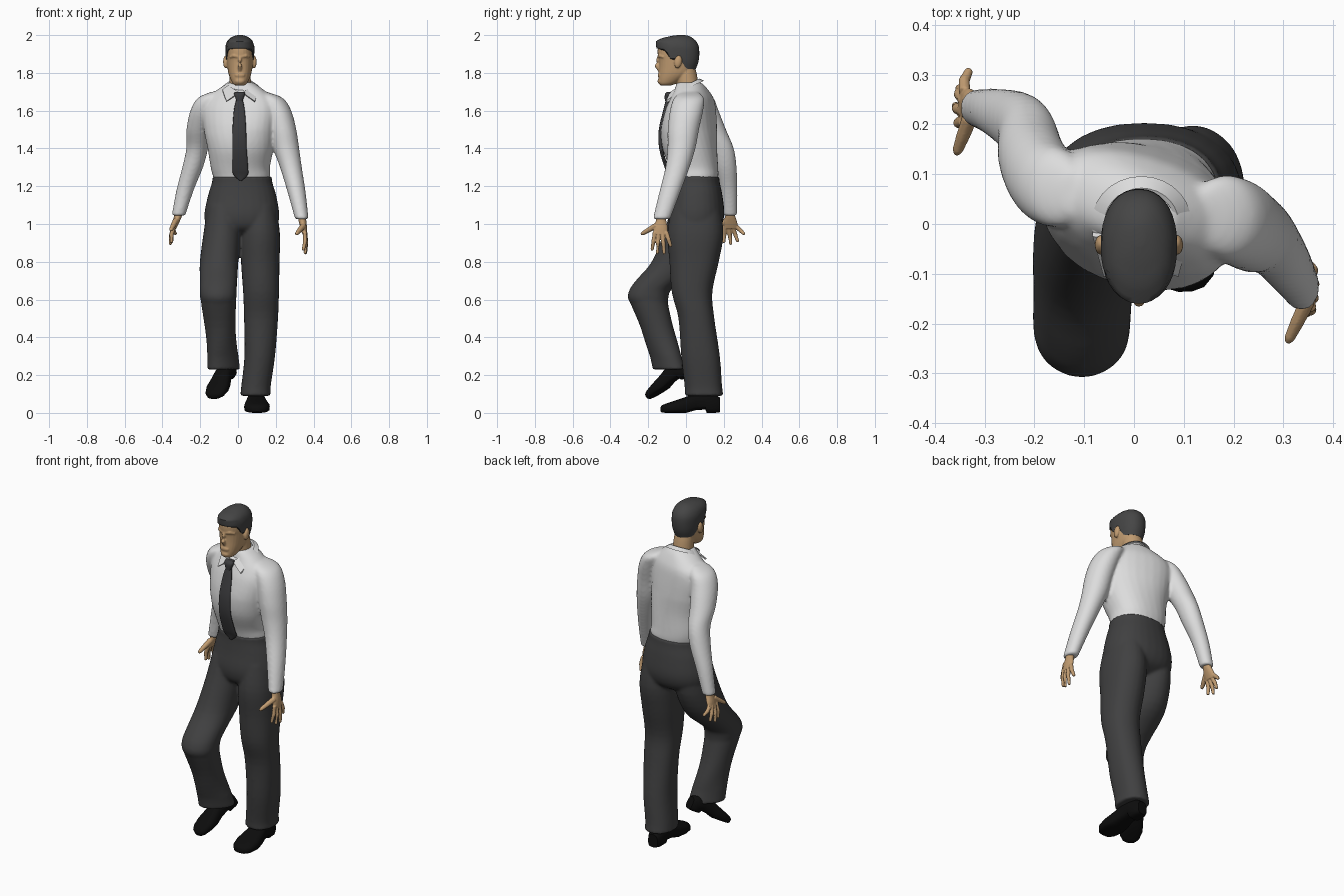
import bpy, bmesh, math
from mathutils import Vector, Matrix

if "Cube" in bpy.data.objects:
    bpy.data.objects.remove(bpy.data.objects["Cube"])

def mat(name, r, g, b):
    m = bpy.data.materials.new(name)
    m.diffuse_color = (r, g, b, 1)
    m.use_nodes = True
    m.node_tree.nodes["Principled BSDF"].inputs["Base Color"].default_value = m.diffuse_color
    return m

SHIRT = mat("white_shirt", .72, .72, .72)
TROUSER = mat("charcoal_trousers", .052, .052, .053)
TIE = mat("dark_tie", .045, .045, .048)
HAIR = mat("dark_hair", .06, .06, .06)
SKIN = mat("tan_skin", .53, .33, .165)
SHOE = mat("black_shoes", .004, .004, .004)

def finish(name, bm, m, angle=45):
    bmesh.ops.recalc_face_normals(bm, faces=bm.faces)
    me = bpy.data.meshes.new(name)
    bm.to_mesh(me)
    bm.free()
    me.materials.append(m)
    ob = bpy.data.objects.new(name, me)
    bpy.context.collection.objects.link(ob)
    bpy.ops.object.select_all(action='DESELECT')
    ob.select_set(True)
    bpy.context.view_layer.objects.active = ob
    bpy.ops.object.shade_smooth_by_angle(angle=math.radians(angle))
    return ob

def fuse(name, parts, voxel, iterations):
    # join overlapping parts into one blended surface
    bpy.ops.object.select_all(action='DESELECT')
    for o in parts:
        o.select_set(True)
    ob = parts[0]
    bpy.context.view_layer.objects.active = ob
    bpy.ops.object.join()
    ob.name = name
    rm = ob.modifiers.new("blend", 'REMESH')
    rm.mode, rm.voxel_size, rm.use_smooth_shade = 'VOXEL', voxel, True
    sm = ob.modifiers.new("soften", 'SMOOTH')
    sm.factor, sm.iterations = .5, iterations

def skin_rings(name, rings, m, caps=True, angle=45):
    bm = bmesh.new()
    vs = [[bm.verts.new(p) for p in ring] for ring in rings]
    n = len(vs[0])
    for a, b in zip(vs, vs[1:]):
        for i in range(n):
            j = (i + 1) % n
            bm.faces.new((a[i], a[j], b[j], b[i]))
    if caps:
        bm.faces.new(vs[0])
        bm.faces.new(vs[-1])
    return finish(name, bm, m, angle)

def smooth(keys, k=4):
    # Catmull-Rom resampling of key sections
    keys = [Vector(q) for q in keys]
    out = []
    for i in range(len(keys) - 1):
        p0, p1, p2 = keys[max(i - 1, 0)], keys[i], keys[i + 1]
        p3 = keys[min(i + 2, len(keys) - 1)]
        for t in (s / k for s in range(k)):
            out.append(.5 * (2 * p1 + (p2 - p0) * t + (2 * p0 - 5 * p1 + 4 * p2 - p3) * t * t
                             + (3 * p1 - p0 - 3 * p2 + p3) * t ** 3))
    return out + [keys[-1]]

def sgnpow(v, e):
    return math.copysign(abs(v) ** e, v)

def loft(name, keys, m, p=2.0, twist=(0, 0, 1), crease=0, n=28):
    # horizontal oval sections: x, y, z, half width, half depth; twist = degrees, from z, to z
    rings = []
    for x, y, z, rx, ry in smooth(keys):
        f = min(1, max(0, (z - twist[1]) / (twist[2] - twist[1])))
        turn = Matrix.Rotation(math.radians(twist[0]) * f, 3, 'Z')
        ring = []
        for i in range(n):
            a = 2 * math.pi * i / n
            u = rx * sgnpow(math.cos(a), 2 / p)
            v = ry * sgnpow(math.sin(a), 2 / p) * (1 + crease * abs(math.sin(a)) ** 20)
            ring.append(Vector((x, y, z)) + turn @ Vector((u, v, 0)))
        rings.append(ring)
    return skin_rings(name, rings, m)

def tube(name, pts, radii, m, n=8):
    pts = [Vector(q) for q in pts]
    rings = []
    for i, q in enumerate(pts):
        r = (pts[min(i + 1, len(pts) - 1)] - pts[max(i - 1, 0)]).to_track_quat('Z', 'Y')
        rings.append([q + r @ Vector((radii[i] * math.cos(t * 2 * math.pi / n),
                                      radii[i] * math.sin(t * 2 * math.pi / n), 0)) for t in range(n)])
    return skin_rings(name, rings, m, angle=60)

def ball(name, c, s, m, tilt=0):
    bm = bmesh.new()
    mx = Matrix.Translation(c) @ Matrix.Rotation(tilt, 4, 'X') @ Matrix.Diagonal((*s, 1))
    bmesh.ops.create_uvsphere(bm, u_segments=14, v_segments=10, radius=1, matrix=mx)
    return finish(name, bm, m, 60)

# Shirt: twisted body, left sleeve swinging back, right sleeve forward
fuse("shirt", [
    loft("shirt_body", [(.02, .05, 1.2, .14, .11), (.02, .05, 1.25, .152, .121), (.012, .042, 1.3, .157, .128),
         (.014, .02, 1.4, .175, .142), (.01, .016, 1.5, .193, .14), (.007, .024, 1.6, .203, .122),
         (.007, .032, 1.66, .185, .104), (.012, .03, 1.7, .14, .087), (.015, .022, 1.735, .088, .072),
         (.015, .016, 1.75, .065, .06)], SHIRT, p=2.25, twist=(-17, 1.25, 1.5)),
    loft("left_sleeve", [(-.12, .06, 1.7, .02, .04), (-.153, .07, 1.667, .06, .076),
         (-.184, .09, 1.6, .068, .083), (-.206, .135, 1.5, .067, .077), (-.216, .185, 1.4, .058, .068),
         (-.24, .208, 1.3, .055, .06), (-.28, .225, 1.18, .046, .047), (-.315, .233, 1.045, .036, .038)], SHIRT),
    loft("right_sleeve", [(.13, .02, 1.7, .02, .04), (.175, .016, 1.667, .062, .08),
         (.21, .003, 1.6, .072, .088), (.236, -.014, 1.5, .073, .083), (.255, -.024, 1.4, .069, .074),
         (.28, -.045, 1.3, .058, .064), (.31, -.085, 1.17, .048, .056), (.338, -.13, 1.025, .036, .046)], SHIRT)],
    .008, 8)

# Collar band, sloping down to the front
rings = []
for r, z, s in ((.064, 1.71, .4), (.066, 1.738, .43), (.074, 1.738, .43), (.1, 1.718, .4)):
    rings.append([(.015 + r * math.cos(i * math.pi / 14), .004 + r * .92 * math.sin(i * math.pi / 14),
                   z + s * r * math.sin(i * math.pi / 14)) for i in range(28)])
skin_rings("collar_band", rings, SHIRT, caps=False, angle=35)

# Collar points either side of the tie
for side, nm in ((-1, "left"), (1, "right")):
    bm = bmesh.new()
    front = [Vector((.014 + side * dx, y, z)) for dx, y, z in
             ((.01, -.086, 1.697), (.075, -.106, 1.65), (.097, -.025, 1.712), (.066, -.03, 1.735))]
    a = [bm.verts.new(q) for q in front]
    b = [bm.verts.new(q + Vector((0, .01, -.005))) for q in front]
    bm.faces.new(a)
    bm.faces.new(b[::-1])
    for i in range(4):
        bm.faces.new((a[i], a[(i + 1) % 4], b[(i + 1) % 4], b[i]))
    finish(nm + "_collar_point", bm, SHIRT, 30)

# Tie and knot
loft("tie", [(.008, -.095, 1.665, .016, .01), (.007, -.112, 1.6, .029, .009), (.007, -.133, 1.5, .036, .011),
     (.008, -.132, 1.4, .038, .01), (.012, -.104, 1.3, .041, .01), (.014, -.088, 1.26, .038, .01),
     (.015, -.082, 1.228, .004, .006)], TIE, p=2.8, n=16)
loft("tie_knot", [(.008, -.086, 1.7, .026, .014), (.008, -.095, 1.685, .028, .017),
     (.008, -.1, 1.65, .015, .012)], TIE, p=2.6, n=16)

# Trousers: seat and two legs, the left one stepping forward with its shin turned out
fuse("trousers", [
    loft("trouser_seat", [(.022, .05, 1.252, .158, .126), (.022, .052, 1.22, .16, .127), (.022, .055, 1.15, .181, .138),
         (.02, .053, 1.05, .198, .15), (.02, .05, .98, .18, .13), (.02, .05, .94, .1, .07)], TROUSER, p=2.25),
    loft("right_trouser_leg", [(.115, .052, 1.1, .085, .12), (.118, .05, .95, .104, .142),
         (.118, .043, .8, .102, .125), (.122, .032, .64, .095, .103), (.122, .055, .5, .09, .091),
         (.115, .077, .3, .081, .098), (.095, .092, .14, .078, .095), (.093, .096, .09, .081, .099)],
         TROUSER, p=2.4, crease=.05),
    loft("left_trouser_shin", [(-.104, -.195, .64, .09, .095), (-.104, -.2, .6, .094, .101), (-.094, -.153, .45, .08, .087),
         (-.08, -.108, .3, .068, .094), (-.075, -.09, .23, .067, .1)], TROUSER, p=2.1, twist=(-45, .55, .3)),
    loft("left_trouser_thigh", [(-.075, .045, 1.1, .085, .115), (-.085, .02, .95, .098, .135),
         (-.1, -.045, .8, .102, .132), (-.103, -.145, .7, .099, .117), (-.105, -.19, .65, .098, .106),
         (-.104, -.2, .6, .094, .102), (-.1, -.175, .53, .07, .08)], TROUSER, p=2.3, crease=.04)],
    .008, 8)

# Shoes: sections from heel to toe (distance, half width, sole, top)
SECT = [(0, .03, .004, .08), (.025, .042, 0, .1), (.07, .046, 0, .11), (.078, .046, .018, .11),
        (.13, .05, .014, .105), (.18, .06, 0, .085), (.235, .068, 0, .066), (.285, .058, 0, .05),
        (.308, .038, .002, .04), (.316, .014, .008, .028)]
def shoe(name, loc, yaw, pitch, size):
    mx = (Matrix.Translation(loc) @ Matrix.Rotation(math.radians(yaw), 4, 'Z')
          @ Matrix.Rotation(math.radians(pitch), 4, 'X') @ Matrix.Scale(size, 4))
    rings = []
    for s, w, lo, hi in SECT:
        ring = []
        for i in range(20):
            a = 2 * math.pi * i / 20
            e = .8 if math.sin(a) > 0 else .45
            ring.append(mx @ Vector((w * sgnpow(math.cos(a), .8), -s,
                                     (lo + hi) / 2 + (hi - lo) / 2 * sgnpow(math.sin(a), e))))
        rings.append(ring)
    skin_rings(name, rings, SHOE)
shoe("right_shoe", (.092, .18, .0), 2, 0, 1)
shoe("left_shoe", (-.028, .03, .207), -24, 29, .9)

# Hands: palm, four spread fingers and a thumb
def hand(side, wrist, knuckle, tips, thumb):
    w, k = Vector(wrist), Vector(knuckle)
    mid = w.lerp(k, .55)
    parts = [loft(side + "_palm", [(w.x, w.y, w.z + .03, .023, .027), (w.x, w.y, w.z, .021, .026),
             (mid.x, mid.y, mid.z, .018, .037), (k.x, k.y, k.z, .013, .037)], SKIN, n=16)]
    for i, t in enumerate(tips):
        t = Vector(t)
        b = k + Vector((0, (i - 1.5) * .02, .012))
        c = b.lerp(t, .5) + Vector((math.copysign(.006, k.x), 0, 0))
        parts.append(tube(f"{side}_finger_{i + 1}", [b, c, t.lerp(c, .15), t], [.0125, .0115, .009, .006], SKIN))
    t = Vector(thumb)
    b = mid + Vector((0, -.022, .012))
    parts.append(tube(side + "_thumb", [b, b.lerp(t, .5), t.lerp(b, .12), t], [.016, .014, .011, .006], SKIN))
    fuse(side + "_hand", parts, .003, 2)

hand("left", (-.317, .234, 1.045), (-.34, .236, .975),
     [(-.352, .2, .9), (-.358, .238, .89), (-.35, .275, .905), (-.33, .31, .945)], (-.357, .14, .965))
hand("right", (.34, -.132, 1.025), (.354, -.135, .945),
     [(.345, -.18, .86), (.355, -.152, .842), (.357, -.115, .84), (.352, -.08, .88)], (.308, -.238, .945))

# Head, neck and face blended together
def span(z, y0, y1, rx):
    return (.01, (y0 + y1) / 2, z, rx, (y1 - y0) / 2)
face = [loft("head", [span(z, *r) for z, *r in ((1.732, -.13, -.085, .02), (1.742, -.143, -.055, .036),
        (1.765, -.146, -.015, .049), (1.795, -.145, .03, .06), (1.83, -.143, .05, .066), (1.87, -.144, .06, .07),
        (1.9, -.15, .062, .071), (1.94, -.147, .058, .069), (1.965, -.125, .04, .058), (1.98, -.09, 0, .03))],
        SKIN, p=2.2),
    loft("neck", [(.012, .015, 1.68, .062, .06), (.012, .008, 1.74, .057, .058), (.011, 0, 1.8, .055, .056),
         (.01, -.01, 1.86, .05, .05)], SKIN),
    tube("nose", [(.01, -.14, 1.895), (.01, -.15, 1.865), (.01, -.156, 1.84), (.01, -.14, 1.812)],
         [.008, .01, .013, .009], SKIN),
    ball("mouth", (.01, -.14, 1.788), (.028, .01, .014), SKIN),
    ball("chin", (.01, -.132, 1.756), (.028, .019, .018), SKIN)]
for s, nm in ((-1, "left"), (1, "right")):
    face.append(tube(nm + "_brow", [(.01 + s * .01, -.142, 1.887), (.01 + s * .032, -.138, 1.891),
                     (.01 + s * .052, -.118, 1.883)], [.009, .009, .006], SKIN))
    face.append(ball(nm + "_ear", (.01 + s * .076, -.042, 1.858), (.013, .02, .034), SKIN, math.radians(-10)))
fuse("head", face, .004, 4)

# Hair cap with a hairline that drops from the forehead to the nape
PROF = [(1.815, -.13, .05, .063), (1.86, -.147, .067, .073), (1.9, -.153, .071, .076), (1.94, -.158, .069, .077),
        (1.968, -.16, .055, .068), (1.985, -.125, .035, .052), (1.996, -.075, .015, .03), (2.0, -.045, -.005, .012)]
LINE = [(-1, 1.93), (-.55, 1.925), (-.35, 1.875), (.0, 1.875), (.2, 1.85), (.4, 1.822), (1, 1.818)]
def interp(tab, t):
    for a, b in zip(tab, tab[1:]):
        if t <= b[0]:
            f = max(0, (t - a[0]) / (b[0] - a[0]))
            return [u + (v - u) * f for u, v in zip(a[1:], b[1:])]
    return tab[-1][1:]
rings = []
for s in range(15):
    ring = []
    for i in range(36):
        a = 2 * math.pi * i / 36
        low = interp(LINE, math.sin(a))[0]
        z = low + (2 - low) * math.sin(s / 14 * math.pi / 2)
        y0, y1, rx = interp(PROF, z)
        ring.append((.01 + rx * sgnpow(math.cos(a), .9),
                     (y0 + y1) / 2 + (y1 - y0) / 2 * sgnpow(math.sin(a), .9), z))
    rings.append(ring)
skin_rings("hair", rings, HAIR, angle=60)
